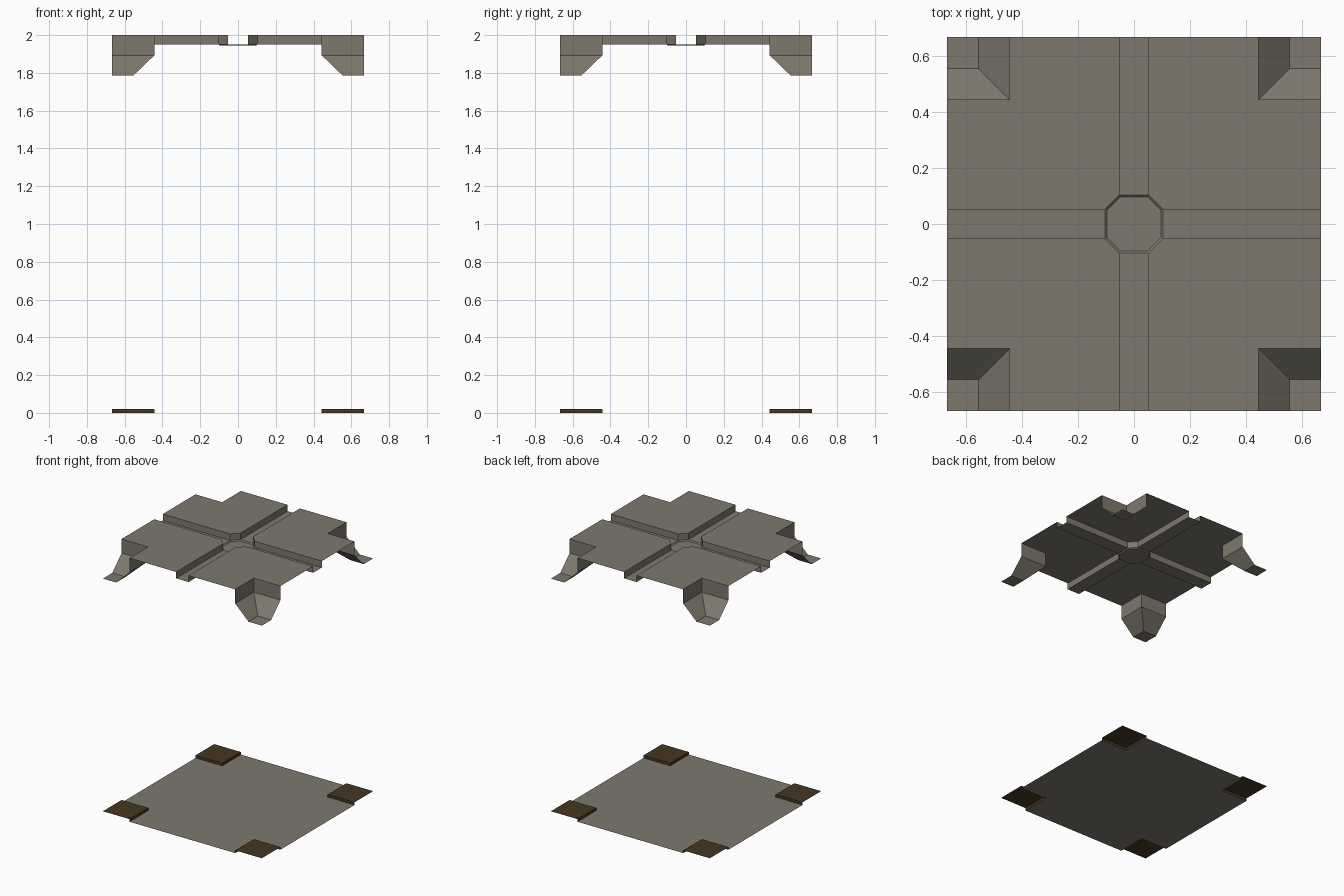
import bpy, bmesh, math
from mathutils import Vector

if "Cube" in bpy.data.objects:
    bpy.data.objects.remove(bpy.data.objects["Cube"])

E = 0.667            # half width of the room tile
C = 0.443            # inner edge of the corner blocks
S = 0.555            # inner edge of the capital underside
B = 0.052            # half width of a ceiling beam
R = 0.104            # radius (across flats) of the ceiling boss
TOP, BEAM_Z, BOSS_Z = 2.0, 1.951, 1.944


def material(name, rgb):
    m = bpy.data.materials.new(name)
    m.diffuse_color = (*rgb, 1)
    m.use_nodes = True
    m.node_tree.nodes["Principled BSDF"].inputs["Base Color"].default_value = m.diffuse_color
    return m


STONE = material("grey stone", (0.205, 0.190, 0.152))
BROWN = material("dark brown", (0.060, 0.038, 0.016))


def sheet(name, polys, inside, mat, mirror=False):
    """Open surface from polygons, each facing away from the inside point."""
    bm = bmesh.new()
    for p in polys:
        f = bm.faces.new([bm.verts.new(v) for v in p])
        f.normal_update()
        if f.normal.dot(f.calc_center_median() - Vector(inside)) < 0:
            f.normal_flip()
    bmesh.ops.remove_doubles(bm, verts=bm.verts, dist=1e-5)
    me = bpy.data.meshes.new(name)
    bm.to_mesh(me)
    bm.free()
    me.materials.append(mat)
    ob = bpy.data.objects.new(name, me)
    bpy.context.collection.objects.link(ob)
    if mirror:
        mod = ob.modifiers.new("Mirror", 'MIRROR')
        mod.use_axis = (True, True, False)
    return ob


def strips(rings, closed=False):
    """Quads joining successive rings of points."""
    out = []
    for a, b in zip(rings, rings[1:]):
        n = len(a)
        for i in range(n if closed else n - 1):
            j = (i + 1) % n
            out.append([a[i], a[j], b[j], b[i]])
    return out


def corner_ring(h, z):
    return [(h, E, z), (h, h, z), (E, h, z)]


# Floor: a thin cross-shaped sheet with the four corners left out
outline = []
for k in range(4):
    c, s = round(math.cos(k * math.pi / 2)), round(math.sin(k * math.pi / 2))
    outline += [(x * c - y * s, x * s + y * c, 0) for x, y in ((E, C), (C, C), (C, E))]
sheet("floor", [outline], (0, 0, -1), STONE)

# Corner plinths: low brown plates, open on the outer sides
sheet("corner_plinths",
      strips([corner_ring(C, 0), corner_ring(C, 0.02)])
      + [corner_ring(C, 0.02) + [(E, E, 0.02)]],
      (E, E, -1), BROWN, mirror=True)

# Corner capitals: upright walls, mitred slope and flat underside
sheet("corner_capitals",
      strips([corner_ring(C, TOP), corner_ring(C, 1.893), corner_ring(S, 1.785)])
      + [corner_ring(S, 1.785) + [(E, E, 1.785)]],
      (E, E, 3), STONE, mirror=True)

# Ceiling panels between the beams
panel = [(B, E), (C, E), (C, C), (E, C), (E, B), (R, B), (B, R)]
sheet("ceiling_panels", [[(x, y, TOP) for x, y in panel]],
      (0.3, 0.3, 3), STONE, mirror=True)

# Ceiling beams: hollow channels running from the boss to each side
profile = [(-B, TOP), (-B, BEAM_Z), (B, BEAM_Z), (B, TOP)]
for k in range(4):
    beam = sheet("ceiling_beam",
                 strips([[(x, y, z) for x, z in profile] for y in (R, E)]),
                 (0, 0.38, TOP), STONE)
    beam.rotation_euler.z = k * math.pi / 2


def octagon(r, b, z):
    pts = [(r, b), (b, r), (-b, r), (-r, b), (-r, -b), (-b, -r), (b, -r), (r, -b)]
    return [(x, y, z) for x, y in pts]


# Central boss: diagonal walls between the beams, chamfered rim, flat underside
upper, rim, base = octagon(R, B, TOP), octagon(R, B, BEAM_Z), octagon(0.096, 0.05, BOSS_Z)
walls = strips([upper, rim], closed=True)[::2]
sheet("ceiling_boss", walls + strips([rim, base], closed=True) + [base],
      (0, 0, TOP), STONE)
